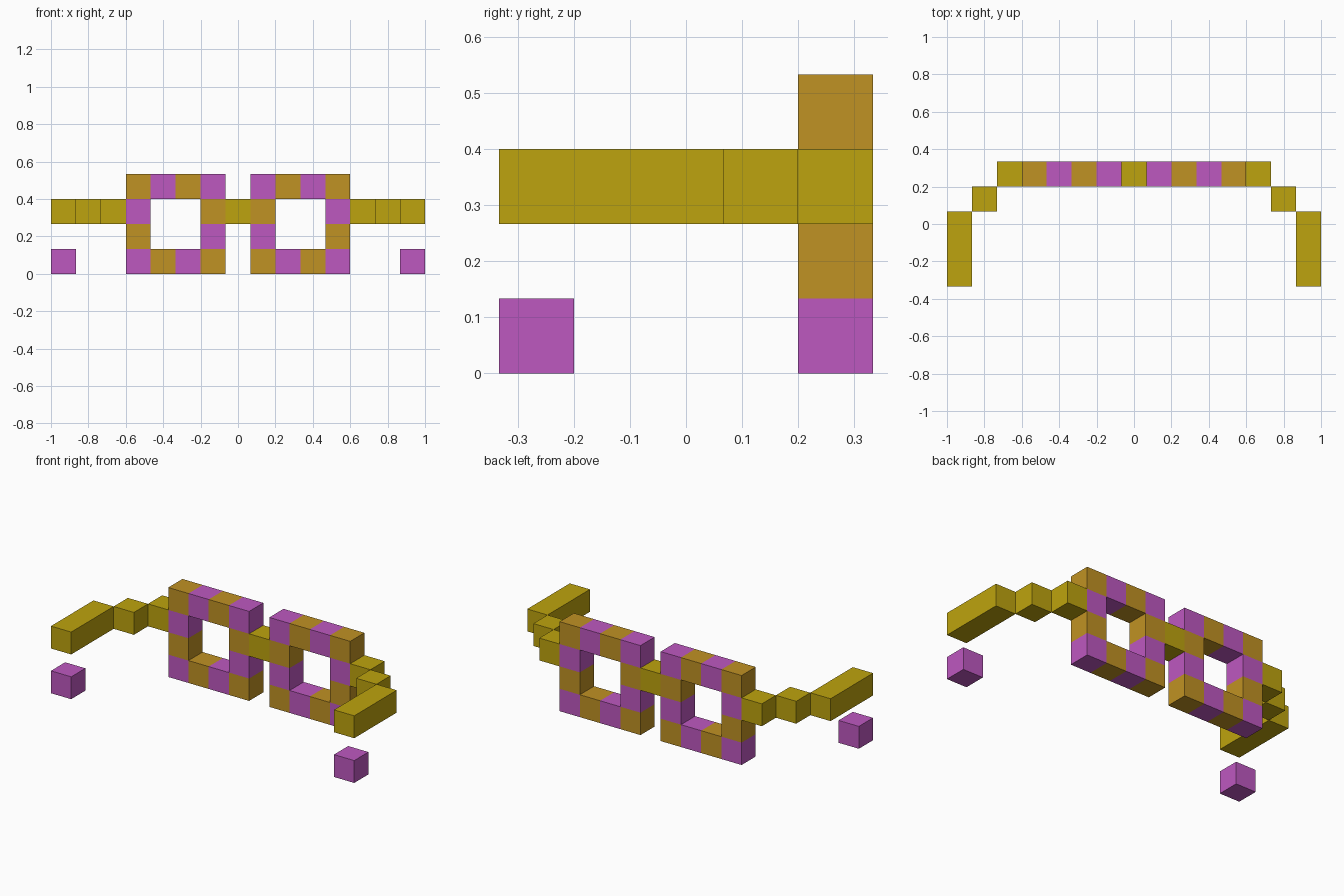
import bpy, bmesh
from mathutils import Vector

if "Cube" in bpy.data.objects:
    bpy.data.objects.remove(bpy.data.objects["Cube"])

U = 2 / 15                       # edge of one cube
ORIGIN = Vector((-1, -2.5 * U, 0))


def material(name, rgb):
    m = bpy.data.materials.new(name)
    m.diffuse_color = (*rgb, 1)
    m.use_nodes = True
    m.node_tree.nodes["Principled BSDF"].inputs["Base Color"].default_value = m.diffuse_color
    return m


GOLD = material("gold", (0.515, 0.371, 0.0044))
AMBER = material("amber", (0.527, 0.287, 0.017))
PURPLE = material("purple", (0.515, 0.098, 0.527))


def finish(name, bm, mats):
    bmesh.ops.remove_doubles(bm, verts=bm.verts, dist=1e-5)
    mesh = bpy.data.meshes.new(name)
    bm.to_mesh(mesh)
    bm.free()
    for m in mats:
        mesh.materials.append(m)
    obj = bpy.data.objects.new(name, mesh)
    bpy.context.collection.objects.link(obj)
    return obj


def block(name, cell, size, mat):
    """Box given by its lowest cube cell and its size in cubes."""
    bm = bmesh.new()
    bmesh.ops.create_cube(bm, size=1)
    for v in bm.verts:
        v.co = ORIGIN + U * Vector([c + s * (p + 0.5) for c, s, p in zip(cell, size, v.co)])
    return finish(name, bm, [mat])


def lens_frame(name, first):
    """Square ring of 4 x 4 cubes in a checker pattern, outer faces only."""
    ring = {(first + i, 4, k) for i in range(4) for k in range(4)
            if i in (0, 3) or k in (0, 3)}
    bm = bmesh.new()
    for cell in sorted(ring):
        for axis in range(3):
            for side in (0, 1):
                near = list(cell)
                near[axis] += 2 * side - 1
                if tuple(near) in ring:
                    continue
                a, b = (axis + 1) % 3, (axis + 2) % 3
                corners = [(0, 0), (1, 0), (1, 1), (0, 1)]
                if not side:
                    corners.reverse()
                verts = []
                for p, q in corners:
                    co = Vector(cell)
                    co[axis] += side
                    co[a] += p
                    co[b] += q
                    verts.append(bm.verts.new(ORIGIN + U * co))
                bm.faces.new(verts).material_index = (cell[0] + cell[2]) % 2
    return finish(name, bm, [AMBER, PURPLE])


# Lens frames and the bridge between them
lens_frame("left_lens_frame", 3)
lens_frame("right_lens_frame", 8)
block("bridge", (7, 4, 2), (1, 1, 1), GOLD)

# Stepped temples and the loose cubes below their ends
for side, column in (("left", lambda i: i), ("right", lambda i: 14 - i)):
    block(side + "_hinge", (column(2), 4, 2), (1, 1, 1), GOLD)
    block(side + "_temple_step", (column(1), 3, 2), (1, 1, 1), GOLD)
    block(side + "_temple_arm", (column(0), 0, 2), (1, 3, 1), GOLD)
    block(side + "_temple_tip", (column(0), 0, 0), (1, 1, 1), PURPLE)
